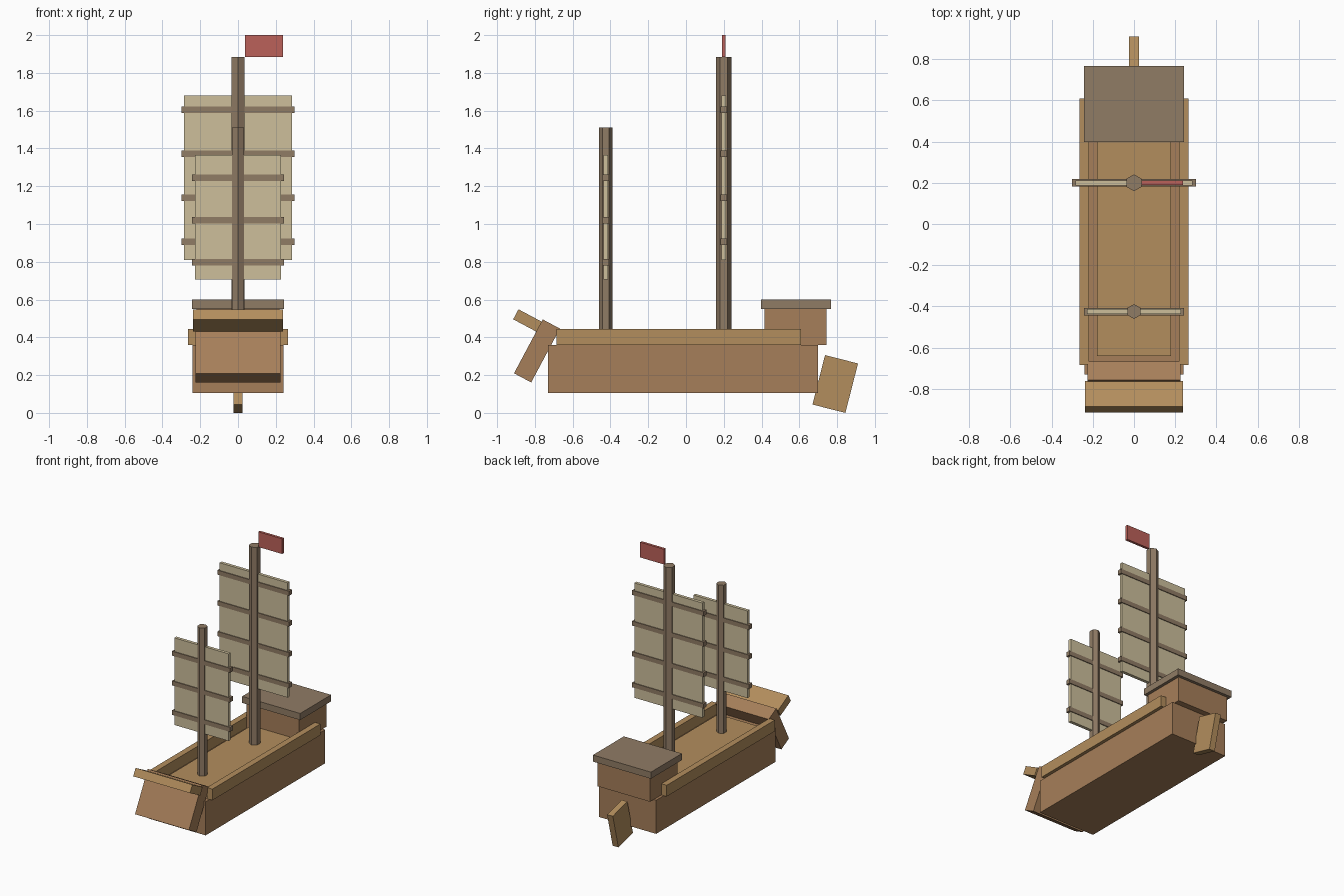
import bpy, bmesh
from mathutils import Matrix

if "Cube" in bpy.data.objects:
    bpy.data.objects.remove(bpy.data.objects["Cube"])


def material(name, rgb):
    m = bpy.data.materials.new(name)
    m.diffuse_color = (*rgb, 1)
    m.use_nodes = True
    m.node_tree.nodes["Principled BSDF"].inputs["Base Color"].default_value = m.diffuse_color
    return m


HULL = material("hull_wood", (0.38, 0.21, 0.10))
PLANK = material("plank_wood", (0.45, 0.27, 0.11))
DARK = material("dark_wood", (0.28, 0.20, 0.13))
SAIL = material("sailcloth", (0.61, 0.52, 0.33))
RED = material("flag_red", (0.50, 0.12, 0.10))


def finish(name, bm, loc, rot_x, mat):
    mesh = bpy.data.meshes.new(name)
    bm.to_mesh(mesh)
    bm.free()
    mesh.materials.append(mat)
    ob = bpy.data.objects.new(name, mesh)
    ob.location = loc
    ob.rotation_euler.x = rot_x
    bpy.context.collection.objects.link(ob)
    return ob


def box(name, loc, size, mat, rot_x=0.0):
    bm = bmesh.new()
    bmesh.ops.create_cube(bm, size=1, matrix=Matrix.Diagonal((*size, 1)))
    return finish(name, bm, loc, rot_x, mat)


def mast(name, y, radius, bottom, top):
    bm = bmesh.new()
    bmesh.ops.create_cone(bm, cap_ends=True, segments=6, radius1=radius,
                          radius2=radius, depth=top - bottom)
    # put two corners of the hexagon on the y axis
    v = max(bm.verts, key=lambda w: w.co.y)
    if abs(v.co.x) > radius * 0.1:
        bmesh.ops.rotate(bm, verts=bm.verts, matrix=Matrix.Rotation(0.5235988, 3, 'Z'))
    return finish(name, bm, (0, y, (top + bottom) / 2), 0, DARK)


# hull, deck and side rails
box("hull", (0, -0.015, 0.2325), (0.48, 1.43, 0.255), HULL)
box("deck", (0, -0.02, 0.37), (0.36, 1.24, 0.035), PLANK)
for side, s in (("left", -1), ("right", 1)):
    box(f"{side}_rail", (s * 0.2415, -0.038, 0.4025), (0.047, 1.295, 0.085), PLANK)

# stern cabin and roof
box("cabin", (0, 0.58, 0.455), (0.44, 0.33, 0.19), HULL)
box("cabin_roof", (0, 0.582, 0.574), (0.486, 0.37, 0.05), DARK)

# sloped bow board with its cap plank, and the rudder
box("bow_board", (0, -0.789, 0.328), (0.452, 0.103, 0.323), HULL, -0.49)
box("bow_plank", (0, -0.839, 0.489), (0.476, 0.14, 0.06), PLANK, -0.49)
box("rudder", (0, 0.79, 0.153), (0.048, 0.18, 0.27), PLANK, -0.25)

# masts with battened sails
rigs = (
    ("main", 0.20, 0.041, 1.885, 0.57, 0.81, 1.68, 0.60, (0.905, 1.14, 1.372, 1.605)),
    ("fore", -0.425, 0.036, 1.51, 0.454, 0.705, 1.365, 0.486, (0.797, 1.02, 1.245)),
)
for name, y, radius, top, width, low, high, batten_width, battens in rigs:
    mast(f"{name}_mast", y, radius, 0.36, top)
    box(f"{name}_sail", (0, y, (low + high) / 2), (width, 0.024, high - low), SAIL)
    for i, z in enumerate(battens, 1):
        box(f"{name}_batten_{i}", (0, y, z), (batten_width, 0.036, 0.034), DARK)

# flag at the masthead
box("flag", (0.137, 0.20, 1.9425), (0.2, 0.02, 0.115), RED)
